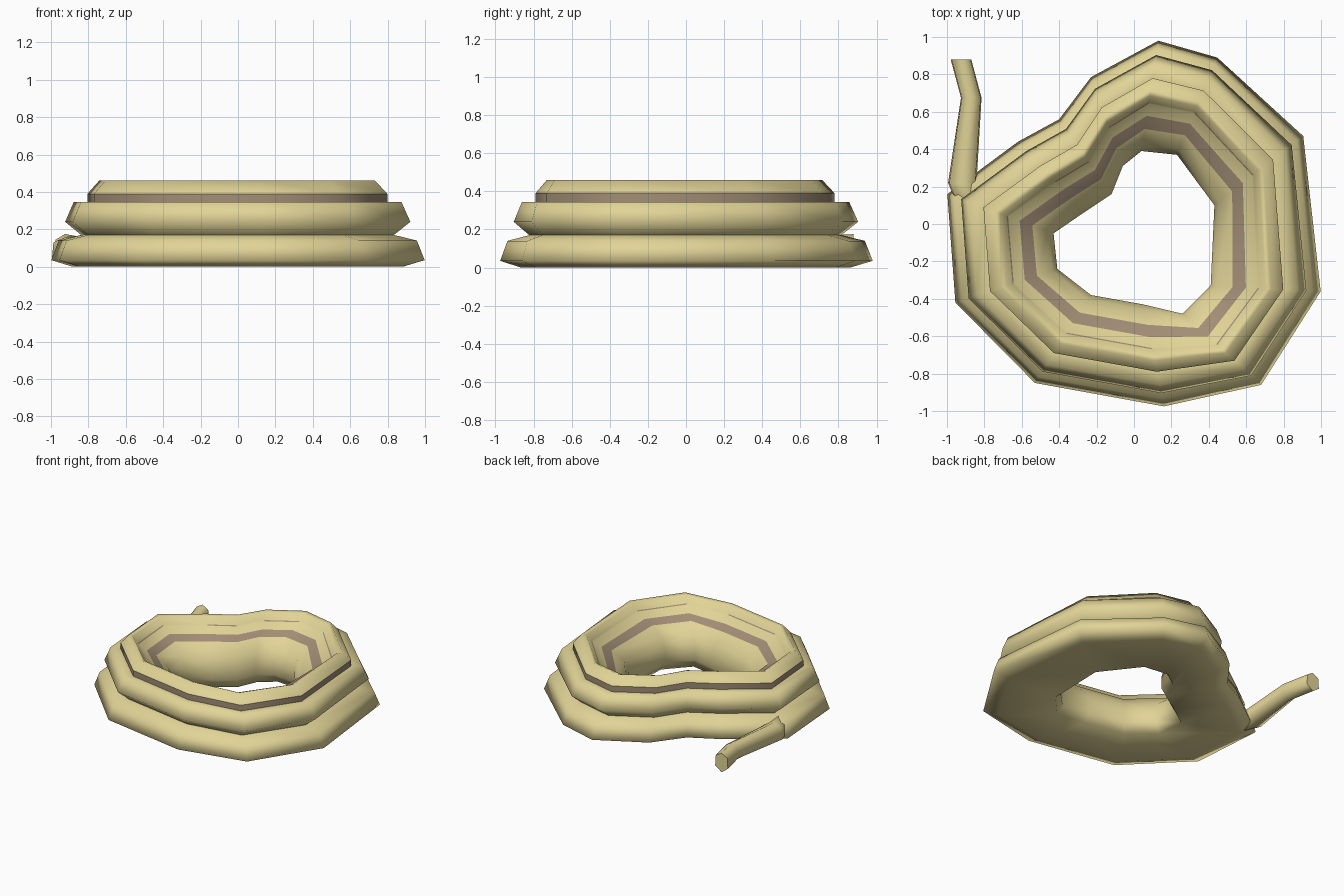
import bpy, bmesh
from mathutils import Vector

if "Cube" in bpy.data.objects:
    bpy.data.objects.remove(bpy.data.objects["Cube"])


def material(name, rgb):
    m = bpy.data.materials.new(name)
    m.diffuse_color = (*rgb, 1)
    m.use_nodes = True
    m.node_tree.nodes["Principled BSDF"].inputs["Base Color"].default_value = m.diffuse_color
    return m


straw = material("straw_rope", (0.76, 0.66, 0.31))
brown = material("dull_brown", (0.36, 0.27, 0.18))

# Outer outline and hole outline of the coil, matched corner by corner
OUTER = [(0.13, 0.98), (0.445, 0.89), (0.905, 0.47), (0.998, -0.36), (0.68, -0.86), (0.16, -0.975),
         (-0.53, -0.85), (-0.955, -0.42), (-0.998, 0.16), (-0.62, 0.44), (-0.40, 0.56), (-0.23, 0.785)]
INNER = [(0.04, 0.39), (0.23, 0.37), (0.43, 0.10), (0.41, -0.33), (0.26, -0.48), (0.05, -0.43),
         (-0.23, -0.38), (-0.41, -0.24), (-0.43, -0.05), (-0.27, 0.06), (-0.12, 0.16), (-0.06, 0.31)]

# Cross-section: (share of the way from outer to hole outline, height)
PROFILE = [(0.20, 0.0), (0.0, 0.035), (0.07, 0.14), (0.28, 0.17), (0.13, 0.24), (0.21, 0.345),
           (0.34, 0.345), (0.34, 0.39), (0.45, 0.46), (0.50, 0.45), (0.56, 0.402), (0.572, 0.396),
           (0.68, 0.355), (0.80, 0.325), (0.95, 0.24), (1.0, 0.16), (1.0, 0.07), (0.93, 0.0)]
BROWN_STRIPS = (6, 12)
DASHED_STRIP = 10
CREASED_RINGS = (3, 6, 7)


def finish(bm, name, creases=()):
    bmesh.ops.recalc_face_normals(bm, faces=bm.faces)
    edges = [bm.edges.get((v, ring[i - 1])) for ring in creases for i, v in enumerate(ring)]
    bmesh.ops.split_edges(bm, edges=edges)
    for f in bm.faces:
        f.smooth = True
    me = bpy.data.meshes.new(name)
    bm.to_mesh(me)
    bm.free()
    me.materials.append(straw)
    me.materials.append(brown)
    ob = bpy.data.objects.new(name, me)
    bpy.context.collection.objects.link(ob)


def bridge(bm, a, b, is_brown=lambda i: False):
    n = len(a)
    for i in range(n):
        f = bm.faces.new((a[i], a[(i + 1) % n], b[(i + 1) % n], b[i]))
        f.material_index = int(is_brown(i))


# Stacked rope coil, creased only where the turns meet
bm = bmesh.new()
rings = []
for t, z in PROFILE:
    rings.append([bm.verts.new((*Vector(o).lerp(Vector(i), t), z)) for o, i in zip(OUTER, INNER)])
for k, ring in enumerate(rings):
    bridge(bm, ring, rings[(k + 1) % len(rings)],
           lambda i: k in BROWN_STRIPS or (k == DASHED_STRIP and i % 2 == 1))
finish(bm, "rope_coil", [rings[k] for k in CREASED_RINGS])

# Loose rope end: tube along a short path of (centre x, y, z, width scale)
PATH = [(-0.84, 0.0, 0.085, 1.2), (-0.918, 0.22, 0.085, 1.38), (-0.87, 0.675, 0.09, 1.0),
        (-0.925, 0.88, 0.1, 1.0)]
SECTION = [(-0.055, -0.035), (-0.05, 0.045), (0, 0.075), (0.05, 0.045), (0.055, -0.035), (0, -0.075)]
bm = bmesh.new()
rings = []
for x, y, z, s in PATH:
    rings.append([bm.verts.new((x + a * s, y, z + b)) for a, b in SECTION])
for a, b in zip(rings, rings[1:]):
    bridge(bm, a, b)
bm.faces.new(rings[0])
bm.faces.new(rings[-1])
finish(bm, "loose_rope_end", [rings[-1]])
